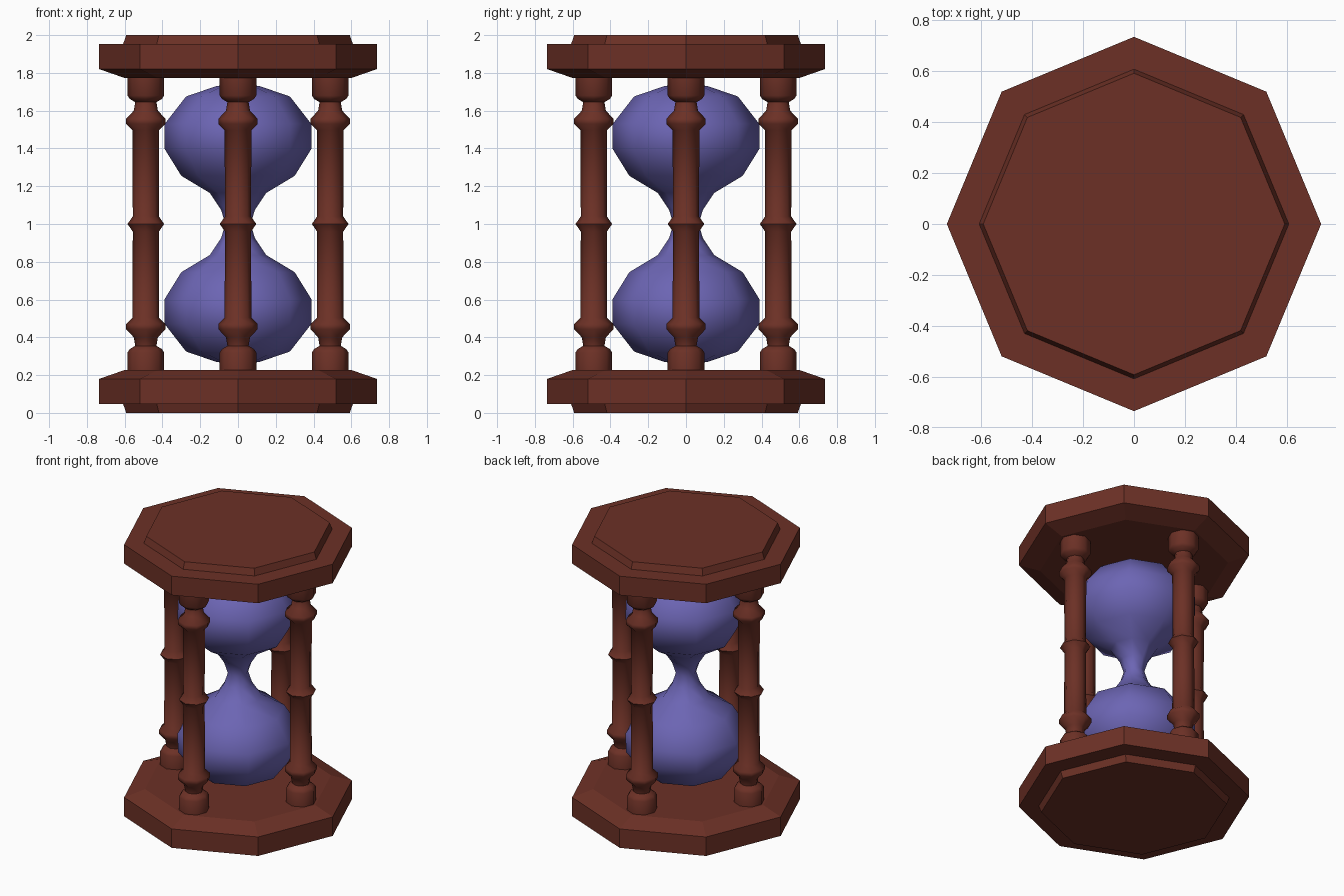
import bpy, bmesh, math

if "Cube" in bpy.data.objects:
    bpy.data.objects.remove(bpy.data.objects["Cube"])


def material(name, rgb):
    m = bpy.data.materials.new(name)
    m.diffuse_color = (*rgb, 1)
    m.use_nodes = True
    m.node_tree.nodes["Principled BSDF"].inputs["Base Color"].default_value = m.diffuse_color
    return m


wood = material("red_brown_wood", (0.150, 0.030, 0.019))
glass = material("violet_blue_glass", (0.150, 0.130, 0.455))


def mirrored(profile):
    """Upper-half profile (top to middle) extended by its reflection about z = 1."""
    return profile + [(r, 2 - z) for r, z in reversed(profile) if z != 1]


def lathe(name, profile, mat, centre=(0, 0), sides=8, smooth=None):
    """Revolve an (r, z) profile into an eight-sided solid with closed ends."""
    bm = bmesh.new()
    rings = []
    for r, z in profile:
        rings.append([bm.verts.new((r * math.cos(2 * math.pi * i / sides),
                                    r * math.sin(2 * math.pi * i / sides), z))
                      for i in range(sides)])
    for a, b in zip(rings, rings[1:]):
        for i in range(sides):
            j = (i + 1) % sides
            bm.faces.new((a[i], a[j], b[j], b[i]))
    bm.faces.new(rings[0])
    bm.faces.new(rings[-1])
    bmesh.ops.recalc_face_normals(bm, faces=bm.faces)
    me = bpy.data.meshes.new(name)
    bm.to_mesh(me)
    bm.free()
    me.materials.append(mat)
    ob = bpy.data.objects.new(name, me)
    ob.location = (*centre, 0)
    bpy.context.collection.objects.link(ob)
    if smooth:
        bpy.ops.object.select_all(action='DESELECT')
        ob.select_set(True)
        bpy.context.view_layer.objects.active = ob
        bpy.ops.object.shade_smooth_by_angle(angle=math.radians(smooth))
    return ob


# Octagonal end plates with a raised outer step and chamfered inner side
plate = [(0.592, 2.0), (0.608, 1.953), (0.735, 1.953), (0.735, 1.82), (0.60, 1.773)]
lathe("top_plate", plate, wood)
lathe("bottom_plate", [(r, 2 - z) for r, z in plate], wood)

# Four turned columns
column = mirrored([(0.097, 1.78), (0.097, 1.68), (0.085, 1.662), (0.056, 1.645),
                   (0.064, 1.60), (0.104, 1.557), (0.104, 1.53), (0.071, 1.497),
                   (0.069, 1.04), (0.097, 1.0)])
for k, side in enumerate(("right", "back", "left", "front")):
    a = k * math.pi / 2
    lathe(side + "_column", column, wood,
          (0.488 * math.cos(a), 0.488 * math.sin(a)), smooth=46)

# Double glass bulb with a narrow neck
bulb = mirrored([(0.06, 1.738), (0.115, 1.73), (0.275, 1.675), (0.388, 1.53),
                 (0.39, 1.40), (0.30, 1.255), (0.15, 1.165), (0.09, 1.075), (0.066, 1.0)])
lathe("glass_bulb", bulb, glass, smooth=65)
